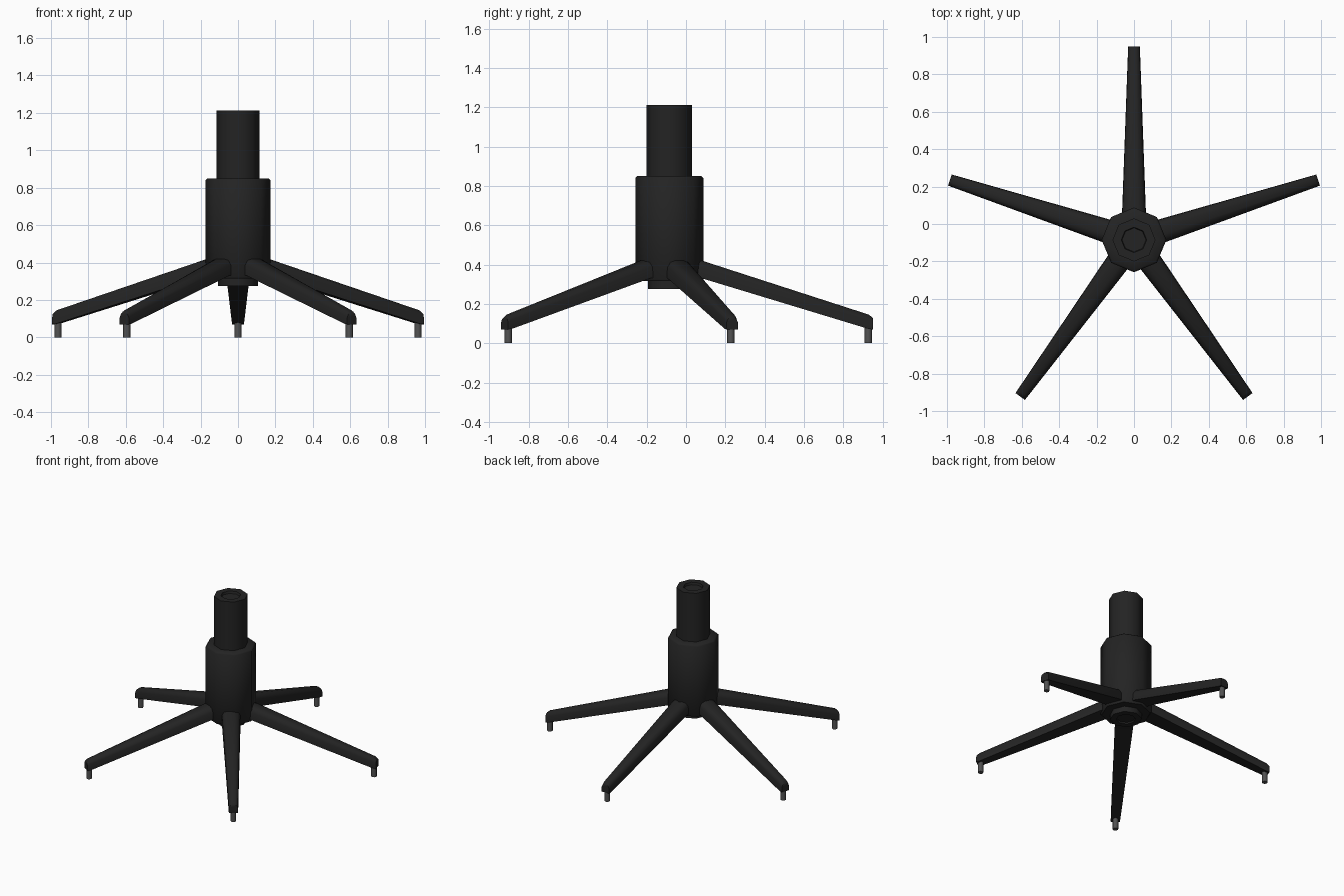
import bpy, bmesh, math
from mathutils import Matrix, Vector

if "Cube" in bpy.data.objects:
    bpy.data.objects.remove(bpy.data.objects["Cube"])

CY = -0.085  # hub axis sits a little in front of the origin


def material(name, v):
    m = bpy.data.materials.new(name)
    m.diffuse_color = (v, v, v, 1)
    m.use_nodes = True
    m.node_tree.nodes["Principled BSDF"].inputs["Base Color"].default_value = m.diffuse_color
    return m


BLACK = material("black plastic", 0.017)
GREY = material("grey metal", 0.085)


def finish(name, bm, mat, angle):
    bmesh.ops.recalc_face_normals(bm, faces=bm.faces)
    me = bpy.data.meshes.new(name)
    bm.to_mesh(me)
    bm.free()
    me.materials.append(mat)
    ob = bpy.data.objects.new(name, me)
    bpy.context.collection.objects.link(ob)
    bpy.ops.object.select_all(action='DESELECT')
    ob.select_set(True)
    bpy.context.view_layer.objects.active = ob
    bpy.ops.object.shade_smooth_by_angle(angle=math.radians(angle))
    return ob


def loft(name, rings, mat, angle=50):
    """Skin a list of equal-sized point rings and cap both ends."""
    bm = bmesh.new()
    loops = [[bm.verts.new(p) for p in r] for r in rings]
    n = len(rings[0])
    for a, b in zip(loops, loops[1:]):
        for i in range(n):
            j = (i + 1) % n
            bm.faces.new((a[i], a[j], b[j], b[i]))
    bm.faces.new(loops[0])
    bm.faces.new(loops[-1])
    return finish(name, bm, mat, angle)


def turned(name, profile, mat, centre=(0, CY), sides=8):
    rings = [[(centre[0] + r * math.cos(2 * math.pi * i / sides),
               centre[1] + r * math.sin(2 * math.pi * i / sides), z)
              for i in range(sides)] for r, z in profile]
    return loft(name, rings, mat)


# Central gas column: wide sleeve, upper tube with recessed socket, bottom cap
turned("sleeve", [(0.10, 0.315), (0.165, 0.315), (0.173, 0.325),
                  (0.173, 0.84), (0.163, 0.85), (0.10, 0.85)], BLACK)
turned("upper_tube", [(0.10, 0.80), (0.115, 0.81), (0.115, 1.212),
                      (0.068, 1.212), (0.064, 1.195)], BLACK)
turned("bottom_cap", [(0.108, 0.33), (0.108, 0.275), (0.065, 0.275),
                      (0.062, 0.285)], BLACK)

# Leg stations: distance from axis, half width, bottom z, top z
STATIONS = [(0.09, 0.066, 0.335, 0.420), (0.165, 0.063, 0.330, 0.420),
            (1.015, 0.032, 0.072, 0.145), (1.035, 0.031, 0.070, 0.128)]


def section(r, w, z0, z1):
    h = z1 - z0
    prof = [(-1, 0), (1, 0), (0.97, 0.62), (0.75, 0.9), (0.35, 1),
            (-0.35, 1), (-0.75, 0.9), (-0.97, 0.62)]
    return [Vector((r, w * u, z0 + h * v)) for u, v in prof]


# Five legs with a small grey caster peg under each tip
for k in range(5):
    ang = math.radians(90 + 72 * k)
    place = Matrix.Translation((0, CY, 0)) @ Matrix.Rotation(ang, 4, 'Z')
    loft(f"leg_{k + 1}", [[place @ p for p in section(*s)] for s in STATIONS], BLACK)
    c = place @ Vector((1.012, 0, 0))
    turned(f"caster_peg_{k + 1}", [(0.019, 0.0), (0.019, 0.09)], GREY, (c.x, c.y))
